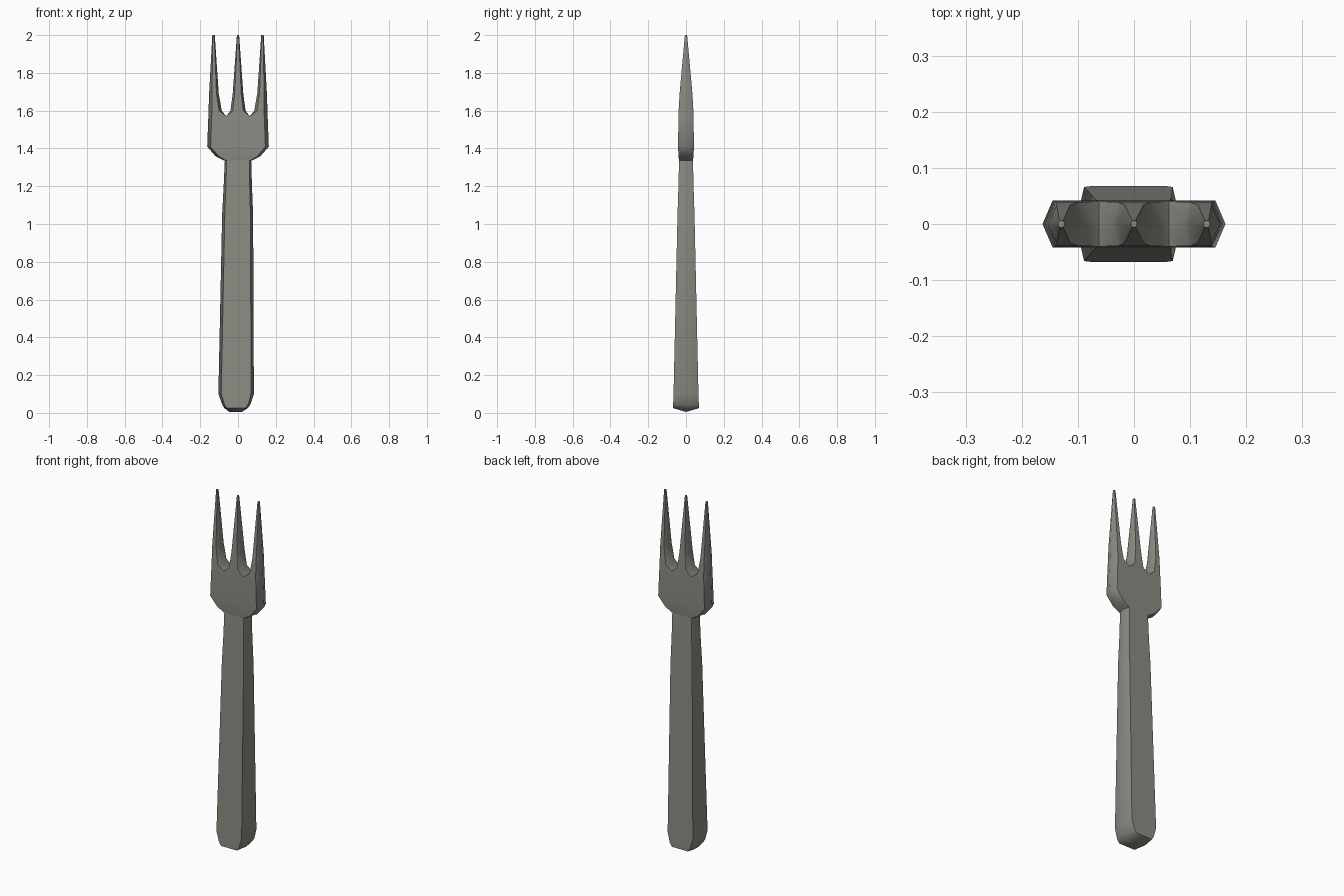
import bpy, bmesh, math

if "Cube" in bpy.data.objects:
    bpy.data.objects.remove(bpy.data.objects["Cube"])

steel = bpy.data.materials.new("warm grey steel")
steel.diffuse_color = (0.26, 0.26, 0.23, 1)
steel.use_nodes = True
steel.node_tree.nodes["Principled BSDF"].inputs["Base Color"].default_value = steel.diffuse_color


def loft(bm, rows):
    """Rows: z, x left, x right, bevel left, bevel right, half depth."""
    rings = []
    for z, xl, xr, bl, br, y in rows:
        pts = [(xl, 0), (xl + bl, -y), (xr - br, -y), (xr, 0), (xr - br, y), (xl + bl, y)]
        rings.append([bm.verts.new((px, py, z)) for px, py in pts])
    for i in range(len(rows) - 1):
        for k in range(6):
            # leave out walls shared by neighbouring strips of the head
            side = 3 if k in (0, 5) else 4 if k in (2, 3) else None
            if side and rows[i][side] == 0 and rows[i + 1][side] == 0:
                continue
            n = (k + 1) % 6
            bm.faces.new((rings[i][k], rings[i][n], rings[i + 1][n], rings[i + 1][k]))
    bm.faces.new(rings[-1])


def finish(name, bm, angle):
    bmesh.ops.remove_doubles(bm, verts=bm.verts, dist=0.0005)
    bmesh.ops.recalc_face_normals(bm, faces=bm.faces)
    mesh = bpy.data.meshes.new(name)
    bm.to_mesh(mesh)
    bm.free()
    mesh.materials.append(steel)
    obj = bpy.data.objects.new(name, mesh)
    bpy.context.collection.objects.link(obj)
    bpy.ops.object.select_all(action='DESELECT')
    obj.select_set(True)
    bpy.context.view_layer.objects.active = obj
    bpy.ops.object.shade_smooth_by_angle(angle=math.radians(angle))


# handle: tapered six-sided bar with a rounded, ridged end
bm = bmesh.new()
loft(bm, [
    (0.005, -0.045, 0.02, 0, 0, 0),
    (0.025, -0.072, 0.052, 0.012, 0.012, 0.068),
    (0.045, -0.084, 0.066, 0.012, 0.012, 0.068),
    (0.10, -0.104, 0.084, 0.015, 0.015, 0.066),
    (1.05, -0.084, 0.080, 0.014, 0.014, 0.045),
    (1.20, -0.076, 0.074, 0.012, 0.012, 0.040),
    (1.335, -0.070, 0.070, 0.010, 0.010, 0.037),
    (1.37, -0.068, 0.068, 0.010, 0.010, 0.033),
])
finish("handle", bm, 60)

# head: middle strip running up into the middle tine
bm = bmesh.new()
V = 0.062
loft(bm, [
    (1.335, -V, V, 0, 0, 0.037),
    (1.36, -V, V, 0, 0, 0.040),
    (1.41, -V, V, 0, 0, 0.042),
    (1.57, -V, V, 0, 0, 0.040),
    (1.60, -0.040, 0.040, 0.012, 0.012, 0.039),
    (1.69, -0.028, 0.028, 0.011, 0.011, 0.034),
    (2.0, -0.006, 0.006, 0.003, 0.003, 0.006),
])

# outer strips and outer tines, mirrored
outer = [
    (1.335, V, 0.073, 0, 0.010, 0.037),
    (1.36, V, 0.120, 0, 0.016, 0.040),
    (1.41, V, 0.163, 0, 0.018, 0.042),
    (1.57, V, 0.157, 0, 0.018, 0.040),
    (1.60, 0.086, 0.156, 0.014, 0.018, 0.039),
    (1.69, 0.102, 0.153, 0.012, 0.015, 0.034),
    (2.0, 0.123, 0.136, 0.003, 0.003, 0.006),
]
loft(bm, outer)
loft(bm, [(z, -xr, -xl, br, bl, y) for z, xl, xr, bl, br, y in outer])
finish("fork_head", bm, 60)
